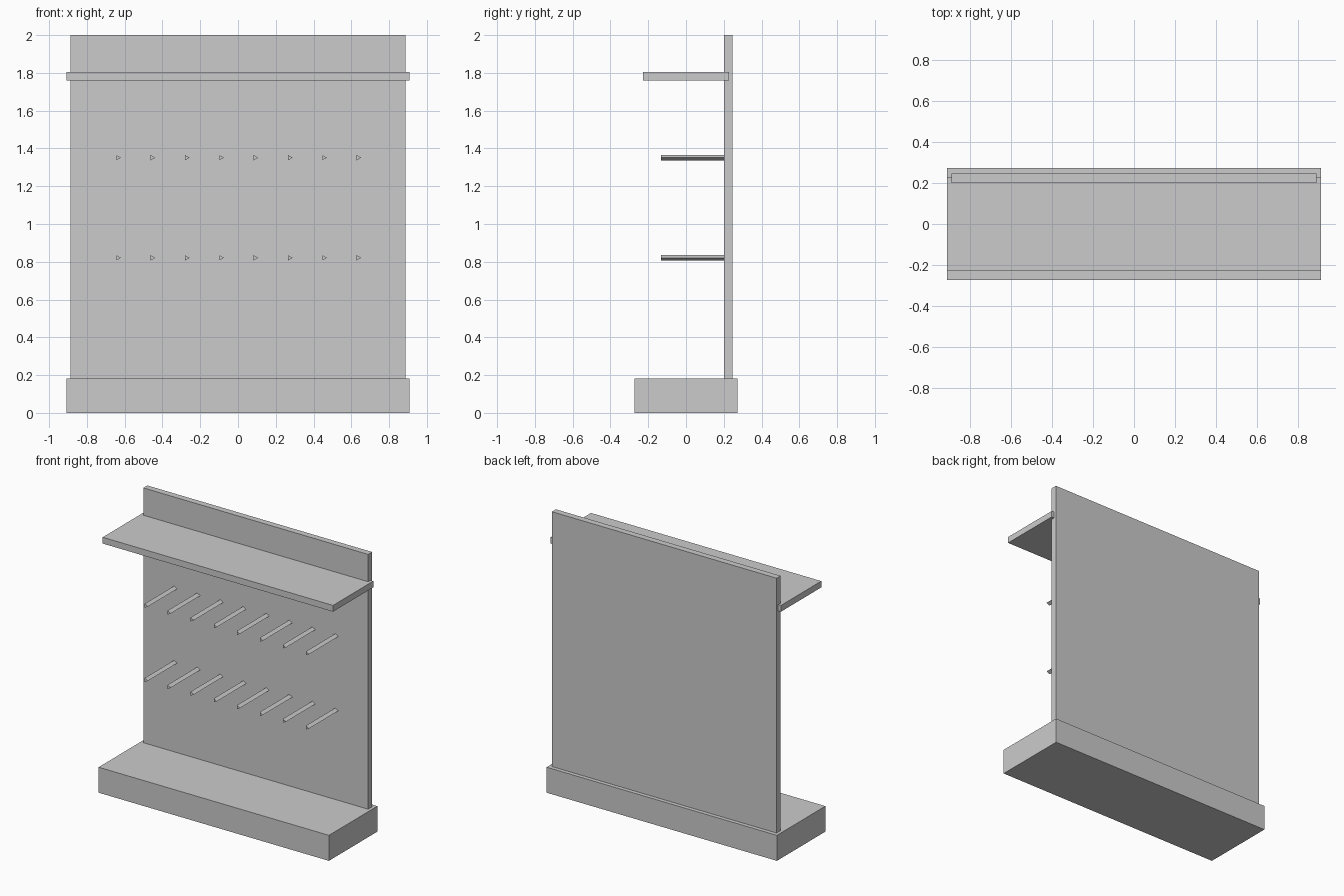
import bpy, bmesh, math
from mathutils import Vector

if "Cube" in bpy.data.objects:
    bpy.data.objects.remove(bpy.data.objects["Cube"])


def make_object(name, bm):
    bmesh.ops.recalc_face_normals(bm, faces=bm.faces)
    mesh = bpy.data.meshes.new(name)
    bm.to_mesh(mesh)
    bm.free()
    obj = bpy.data.objects.new(name, mesh)
    bpy.context.collection.objects.link(obj)
    return obj


def box(name, half_x, y0, y1, z0, z1):
    bm = bmesh.new()
    bmesh.ops.create_cube(bm, size=1)
    for v in bm.verts:
        v.co = Vector((v.co.x * 2 * half_x,
                       (y0 + y1) / 2 + v.co.y * (y1 - y0),
                       (z0 + z1) / 2 + v.co.z * (z1 - z0)))
    return make_object(name, bm)


def peg(name, x, z, y0=-0.132, y1=0.21, r=0.0162):
    # three-sided prism with one edge pointing towards +x
    bm = bmesh.new()
    angles = [i * math.tau / 3 for i in range(3)]
    tri = bm.faces.new([bm.verts.new((x + r * math.cos(a), y0, z + r * math.sin(a)))
                        for a in angles])
    ext = bmesh.ops.extrude_face_region(bm, geom=[tri], use_keep_orig=True)
    new_verts = [g for g in ext["geom"] if isinstance(g, bmesh.types.BMVert)]
    bmesh.ops.translate(bm, vec=(0, y1 - y0, 0), verts=new_verts)
    return make_object(name, bm)


# Plinth, upright back panel and top shelf
box("base", 0.909, -0.273, 0.273, 0.0, 0.182)
box("back_panel", 0.887, 0.2, 0.245, 0.182, 2.0)
box("top_shelf", 0.909, -0.227, 0.227, 1.76, 1.805)

# Two rows of eight hanging pegs
for row, z in (("lower", 0.821), ("upper", 1.351)):
    for i in range(8):
        peg(f"{row}_peg_{i + 1}", -0.636 + i * 1.272 / 7, z)
